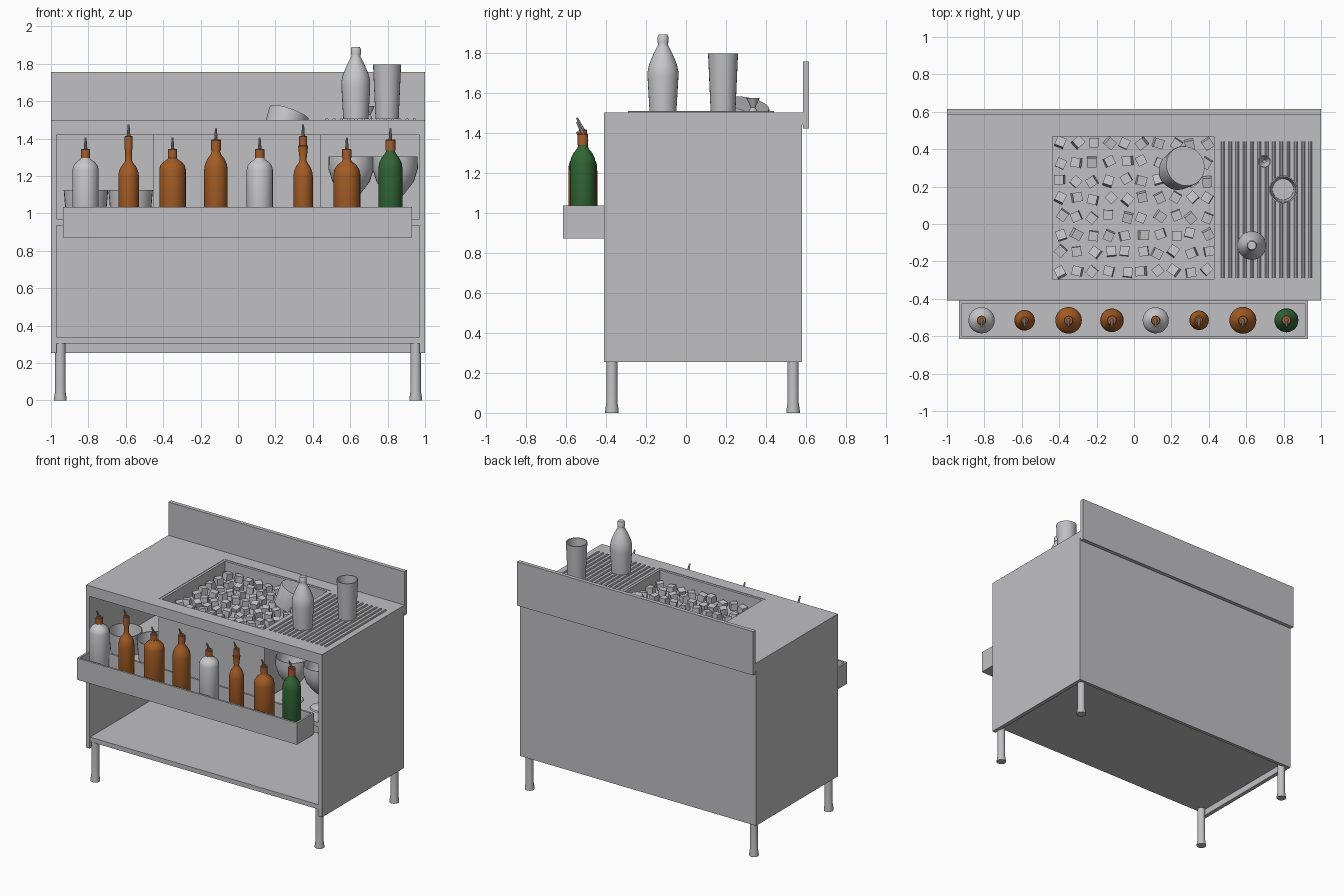
import bpy, bmesh, math, random
from mathutils import Matrix, Vector

random.seed(4)
old = bpy.data.objects.get("Cube")
if old:
    bpy.data.objects.remove(old, do_unlink=True)


def material(name, rgb):
    m = bpy.data.materials.new(name)
    m.use_nodes = True
    color = (*rgb, 1)
    m.diffuse_color = color
    m.node_tree.nodes["Principled BSDF"].inputs["Base Color"].default_value = color
    return m


STEEL = material("stainless grey", (0.53, 0.53, 0.55))
CLEAR = material("clear glass grey", (0.58, 0.58, 0.6))
AMBER = material("amber glass", (0.36, 0.105, 0.018))
GREEN = material("green glass", (0.03, 0.13, 0.035))
CORK = material("cork brown", (0.37, 0.11, 0.03))


def finish(name, bm, mat, smooth=False):
    bmesh.ops.recalc_face_normals(bm, faces=bm.faces)
    me = bpy.data.meshes.new(name)
    bm.to_mesh(me)
    bm.free()
    me.materials.append(mat)
    ob = bpy.data.objects.new(name, me)
    bpy.context.scene.collection.objects.link(ob)
    if smooth:
        bpy.ops.object.select_all(action="DESELECT")
        ob.select_set(True)
        bpy.context.view_layer.objects.active = ob
        bpy.ops.object.shade_smooth_by_angle(angle=math.radians(35))
    return ob


def add_box(bm, x0, x1, y0, y1, z0, z1):
    mid = Vector((x0 + x1, y0 + y1, z0 + z1)) / 2
    size = Matrix.Diagonal((x1 - x0, y1 - y0, z1 - z0, 1))
    bmesh.ops.create_cube(bm, size=1, matrix=Matrix.Translation(mid) @ size)


def box(name, *bounds, mat=STEEL):
    bm = bmesh.new()
    add_box(bm, *bounds)
    return finish(name, bm, mat)


def frame(name, x0, x1, y0, y1, z0, z1, t, mat=STEEL):
    """Four upright walls around a rectangle."""
    bm = bmesh.new()
    for y in (y0, y1 - t):
        add_box(bm, x0, x1, y, y + t, z0, z1)
    for x in (x0, x1 - t):
        add_box(bm, x, x + t, y0 + t, y1 - t, z0, z1)
    return finish(name, bm, mat)


def lathe(name, profile, loc, mat=STEEL, steps=28):
    """Spin (radius, height) points around z."""
    bm = bmesh.new()
    verts = [bm.verts.new((r, 0, z)) for r, z in profile]
    edges = [bm.edges.new(pair) for pair in zip(verts, verts[1:])]
    bmesh.ops.spin(bm, geom=verts + edges, cent=(0, 0, 0), axis=(0, 0, 1),
                   angle=math.tau, steps=steps)
    bmesh.ops.remove_doubles(bm, verts=bm.verts, dist=0.0002)
    ob = finish(name, bm, mat, True)
    ob.location = loc
    return ob


# Cabinet shell, open at the front
for side, x in (("right", -1), ("left", 0.97)):
    box(side + "_side_panel", x, x + 0.03, -0.41, 0.58, 0.255, 1.5)
box("back_panel", -0.97, 0.97, 0.555, 0.58, 0.255, 1.47)
box("bottom_shelf", -0.97, 0.97, -0.405, 0.555, 0.305, 0.34)
box("middle_shelf", -0.97, 0.97, -0.405, 0.555, 0.935, 0.97)
box("front_apron", -0.97, 0.97, -0.41, -0.385, 1.42, 1.5)
box("backsplash", -1, 1, 0.585, 0.615, 1.42, 1.755)
box("backsplash_joint", -1, 1, 0.58, 0.585, 1.44, 1.5)

# Counter around the bin opening
bm = bmesh.new()
add_box(bm, -0.97, -0.455, -0.385, 0.58, 1.47, 1.5)
add_box(bm, 0.445, 0.97, -0.385, 0.58, 1.47, 1.5)
add_box(bm, -0.455, 0.445, -0.385, -0.315, 1.47, 1.5)
add_box(bm, -0.455, 0.445, 0.485, 0.58, 1.47, 1.5)
finish("counter_top", bm, STEEL)

# Ice bin and ice
frame("ice_bin_walls", -0.455, 0.445, -0.315, 0.485, 0.97, 1.497, 0.018)
box("ice_bed", -0.437, 0.427, -0.297, 0.467, 1.36, 1.385)
bm = bmesh.new()
for i in range(10):
    for j in range(8):
        pos = Vector((-0.39 + i * 0.087, -0.25 + j * 0.097, 1.405))
        pos += Vector([random.uniform(-0.01, 0.01) for k in range(3)])
        turn = Matrix.Rotation(random.uniform(0, math.pi), 4, "Z")
        tilt = Matrix.Rotation(random.uniform(-0.25, 0.25), 4, "X")
        bmesh.ops.create_cube(bm, size=0.05, matrix=Matrix.Translation(pos) @ turn @ tilt)
finish("ice_cubes", bm, CLEAR)

# Tilted tin resting in the ice
tin = lathe("ice_tin", [(0, 0), (0.108, 0), (0.111, -0.01), (0.1, -0.15), (0, -0.15)],
            (0.275, 0.31, 1.54))
tin.rotation_mode = "QUATERNION"
tin.rotation_quaternion = Vector((0.32, 0.2, 0.92)).to_track_quat("Z", "Y")

# Drainboard rods
bm = bmesh.new()
for i in range(13):
    spot = Matrix.Translation((0.475 + i * 0.039, 0.075, 1.5))
    bmesh.ops.create_cone(bm, cap_ends=True, segments=8, radius1=0.009, radius2=0.009,
                          depth=0.73, matrix=spot @ Matrix.Rotation(math.pi / 2, 4, "X"))
finish("drain_rods", bm, STEEL, True)

# Legs
for fx, x in (("right", -0.95), ("left", 0.95)):
    for fy, y in (("front", -0.37), ("back", 0.535)):
        lathe(f"{fy}_{fx}_leg", [(0, 0), (0.034, 0), (0.034, 0.01), (0.028, 0.05),
                                 (0.028, 0.305), (0, 0.305)], (x, y, 0))

# Bottle rail
frame("bottle_rail_walls", -0.935, 0.93, -0.615, -0.41, 0.87, 1.035, 0.015)
box("bottle_rail_floor", -0.92, 0.915, -0.6, -0.425, 0.87, 0.885)


def bottle(name, x, radius, shoulder, neck_base, neck, cap, top, mat, bulge=0):
    """Bottle standing in the rail with a cork and a tilted pourer."""
    y, rise = -0.515, neck_base - shoulder
    outline = [(0, 0.885), (radius - 0.005, 0.885), (radius, 0.893), (radius, shoulder),
               (radius * 0.93, shoulder + rise * 0.3),
               (radius * 0.72, shoulder + rise * 0.6),
               (neck + 0.005, shoulder + rise * 0.85), (neck, neck_base)]
    outline += [(neck + bulge, cap - 0.004), (neck, cap), (0, cap)]
    lathe(name, outline, (x, y, 0), mat)
    lathe(name + "_cork", [(0, cap - 0.003), (neck + 0.003, cap - 0.003),
                           (neck + 0.003, top - 0.004), (neck, top), (0, top)],
          (x, y, 0), CORK, 20)
    spout = lathe(name + "_pourer", [(0, -0.01), (0.01, -0.01), (0.009, 0.01),
                                     (0.005, 0.066), (0, 0.066)], (x, y, top), STEEL, 10)
    spout.rotation_euler.x = math.radians(27)


bottle("clear_bottle_1", -0.815, 0.07, 1.235, 1.3, 0.022, 1.3, 1.345, CLEAR)
bottle("tall_amber_bottle", -0.585, 0.055, 1.2, 1.285, 0.018, 1.345, 1.415, AMBER)
bottle("wide_amber_bottle_1", -0.35, 0.071, 1.235, 1.3, 0.022, 1.3, 1.345, AMBER)
bottle("sloped_amber_bottle", -0.118, 0.063, 1.235, 1.33, 0.023, 1.34, 1.395, AMBER)
bottle("clear_bottle_2", 0.116, 0.07, 1.235, 1.3, 0.022, 1.3, 1.345, CLEAR)
bottle("slim_amber_bottle", 0.348, 0.052, 1.2, 1.285, 0.018, 1.365, 1.415, AMBER, 0.009)
bottle("wide_amber_bottle_2", 0.582, 0.072, 1.21, 1.29, 0.022, 1.3, 1.345, AMBER)
bottle("green_bottle", 0.815, 0.064, 1.245, 1.335, 0.023, 1.34, 1.395, GREEN)

# Shaker bottle, mixing cup and jigger on the counter
lathe("shaker_bottle", [(0, 0), (0.067, 0), (0.077, 0.17), (0.077, 0.2), (0.07, 0.235),
                        (0.05, 0.285), (0.032, 0.32), (0.024, 0.335), (0.024, 0.345),
                        (0.027, 0.347), (0.027, 0.375), (0.022, 0.385), (0, 0.385)],
      (0.63, -0.115, 1.504), CLEAR)
lathe("mixing_cup", [(0, 0), (0.062, 0), (0.075, 0.292), (0.068, 0.292), (0.056, 0.012),
                     (0, 0.012)], (0.797, 0.185, 1.504))
lathe("jigger", [(0, 0), (0.024, 0), (0.012, 0.022), (0.034, 0.07), (0.03, 0.07),
                 (0.008, 0.025), (0, 0.025)], (0.697, 0.335, 1.504))

# Bowls and stemmed glasses on the middle shelf
for i, x in enumerate((-0.813, -0.574)):
    lathe(f"bowl_{i + 1}", [(0, 0), (0.105, 0), (0.119, 0.155), (0.112, 0.155),
                            (0.098, 0.012), (0, 0.012)], (x, -0.2, 0.97), CLEAR)
for i, x in enumerate((0.605, 0.84)):
    lathe(f"stemmed_glass_{i + 1}",
          [(0, 0), (0.075, 0), (0.07, 0.008), (0.015, 0.02), (0.012, 0.1), (0.05, 0.135),
           (0.1, 0.2), (0.122, 0.27), (0.12, 0.335), (0.115, 0.335), (0.116, 0.27),
           (0.094, 0.205), (0.045, 0.145), (0, 0.125)], (x, -0.2, 0.97), CLEAR)
